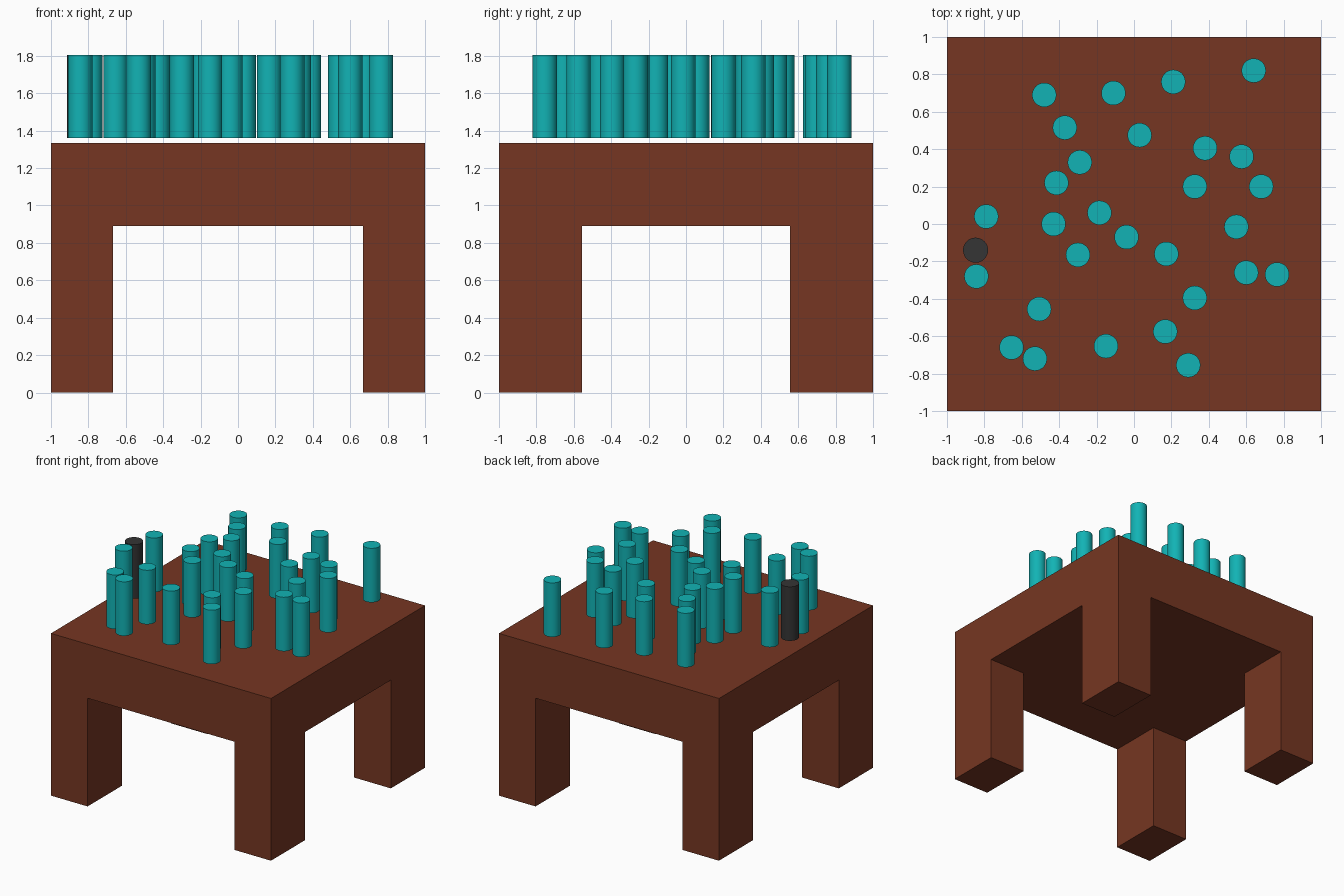
import bpy

if "Cube" in bpy.data.objects:
    bpy.data.objects.remove(bpy.data.objects["Cube"])


def material(name, color):
    mat = bpy.data.materials.new(name)
    mat.diffuse_color = (*color, 1)
    mat.use_nodes = True
    mat.node_tree.nodes["Principled BSDF"].inputs["Base Color"].default_value = mat.diffuse_color
    return mat


def box(name, lo, hi, mat):
    centre = [(a + b) / 2 for a, b in zip(lo, hi)]
    bpy.ops.mesh.primitive_cube_add(size=1, location=centre)
    obj = bpy.context.object
    obj.name = name
    obj.scale = [b - a for a, b in zip(lo, hi)]
    bpy.ops.object.transform_apply(location=False, rotation=False, scale=True)
    obj.data.materials.append(mat)


def peg(name, x, y, radius, mat):
    bpy.ops.mesh.primitive_cylinder_add(
        vertices=32, radius=radius, depth=0.444, location=(x, y, 1.583))
    obj = bpy.context.object
    obj.name = name
    obj.data.materials.append(mat)
    bpy.ops.object.shade_smooth_by_angle()


brown = material("brown wood", (0.18, 0.037, 0.016))
teal = material("teal", (0.006, 0.45, 0.46))
dark = material("dark", (0.035, 0.035, 0.035))

# Thick table top
LEG_TOP = 0.889
box("table_top", (-1, -1, LEG_TOP), (1, 1, 1.333), brown)

# Four corner legs, flush with the outer sides
for sy, end in ((-1, "front"), (1, "back")):
    for sx, side in ((-1, "left"), (1, "right")):
        xs = sorted((sx, sx * 0.667))
        ys = sorted((sy, sy * 0.556))
        box(f"{end}_{side}_leg", (xs[0], ys[0], 0), (xs[1], ys[1], LEG_TOP), brown)

# Scattered teal pegs hovering just above the top
PEGS = [
    (0.64, 0.82), (0.21, 0.76), (-0.11, 0.70), (-0.48, 0.69), (-0.37, 0.515),
    (0.03, 0.475), (0.38, 0.405), (0.575, 0.36), (-0.29, 0.33), (-0.415, 0.22),
    (0.325, 0.20), (0.68, 0.20), (-0.79, 0.04), (-0.185, 0.06), (-0.43, 0.0),
    (-0.04, -0.07), (0.547, -0.015), (0.173, -0.16), (-0.30, -0.165),
    (-0.843, -0.28), (0.60, -0.26), (0.765, -0.27), (0.325, -0.395),
    (-0.507, -0.455), (0.167, -0.575), (-0.15, -0.653), (-0.655, -0.66),
    (-0.53, -0.72), (0.29, -0.755),
]
for i, (x, y) in enumerate(PEGS, 1):
    peg(f"teal_peg_{i}", x, y, 0.065, teal)

# Single dark peg
peg("dark_peg", -0.847, -0.14, 0.067, dark)
